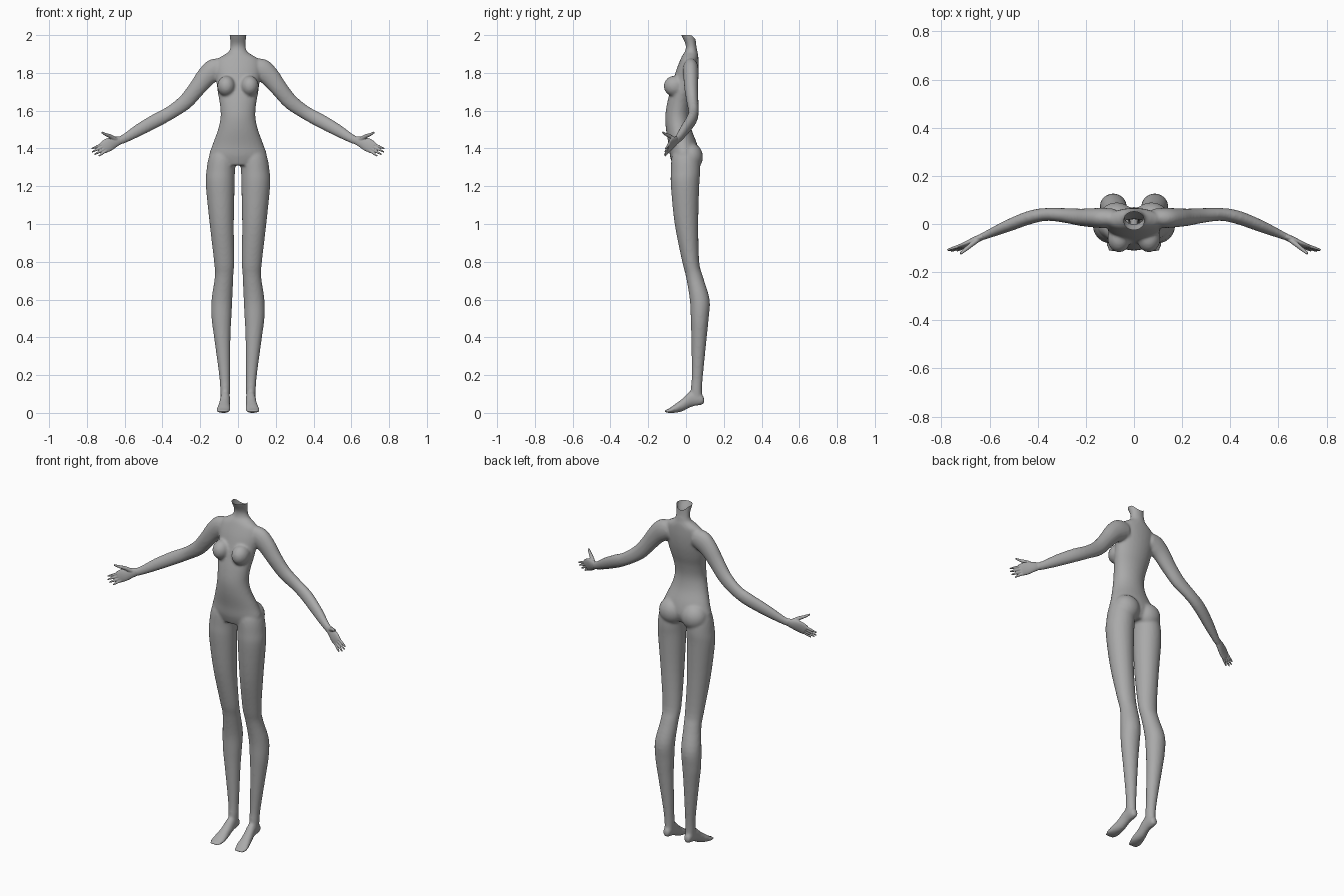
import bpy, bmesh, math
from mathutils import Vector, Matrix

if "Cube" in bpy.data.objects:
    bpy.data.objects.remove(bpy.data.objects["Cube"])

grey = bpy.data.materials.new("matte_grey")
grey.diffuse_color = (0.4, 0.4, 0.4, 1)
grey.use_nodes = True
grey.node_tree.nodes["Principled BSDF"].inputs["Base Color"].default_value = grey.diffuse_color


def resample(rows, n=4):
    """Catmull-Rom interpolation between the given section rows."""
    out = []
    for i in range(len(rows) - 1):
        a, b, c, d = (rows[max(i - 1, 0)], rows[i], rows[i + 1], rows[min(i + 2, len(rows) - 1)])
        for k in range(n):
            t = k / n
            out.append([q + 0.5 * t * (r - p + t * (2*p - 5*q + 4*r - s + t * (3*(q - r) + s - p)))
                        for p, q, r, s in zip(a, b, c, d)])
    return out + [list(rows[-1])]


def loft(bm, sections, sides=28):
    """Closed tube through elliptical sections (centre, u axis, v axis)."""
    rings = []
    for c, u, v in sections:
        rings.append([bm.verts.new(c + u * math.cos(2 * math.pi * i / sides)
                                   + v * math.sin(2 * math.pi * i / sides)) for i in range(sides)])
    for r0, r1 in zip(rings, rings[1:]):
        for i in range(sides):
            j = (i + 1) % sides
            bm.faces.new((r0[i], r0[j], r1[j], r1[i]))
    bm.faces.new(rings[0][::-1])
    bm.faces.new(rings[-1])


def upright(bm, rows, s=1):
    """Rows: z, x min, x max, y min, y max."""
    loft(bm, [(Vector((s * (a + b) / 2, (c + d) / 2, z)), Vector(((b - a) / 2, 0, 0)),
               Vector((0, (d - c) / 2, 0))) for z, a, b, c, d in resample(rows)])


def lengthwise(bm, rows, s=1):
    """Rows: y, x min, x max, z min, z max."""
    loft(bm, [(Vector((s * (a + b) / 2, y, (c + d) / 2)), Vector(((b - a) / 2, 0, 0)),
               Vector((0, 0, (d - c) / 2))) for y, a, b, c, d in resample(rows)])


def limb(bm, rows, s=1, sides=20):
    """Rows: x, y, z, radius across, radius front to back."""
    rows = resample(rows)
    pts = [Vector((s * r[0], r[1], r[2])) for r in rows]
    sections = []
    for i, r in enumerate(rows):
        t = (pts[min(i + 1, len(pts) - 1)] - pts[max(i - 1, 0)]).normalized()
        u = t.cross(Vector((0, 1, 0))).normalized()
        sections.append((pts[i], u * r[3], t.cross(u) * r[4]))
    loft(bm, sections, sides)


def ball(bm, centre, radii):
    bmesh.ops.create_uvsphere(bm, u_segments=24, v_segments=16, radius=1,
                              matrix=Matrix.Translation(centre) @ Matrix.Diagonal((*radii, 1)))


def fuse(bm, name, voxel, smooth):
    """Merge the overlapping volumes into one smooth skin."""
    bmesh.ops.recalc_face_normals(bm, faces=bm.faces)
    me = bpy.data.meshes.new(name)
    bm.to_mesh(me)
    bm.free()
    ob = bpy.data.objects.new(name, me)
    bpy.context.collection.objects.link(ob)
    m = ob.modifiers.new("skin", 'REMESH')
    m.mode, m.voxel_size = 'VOXEL', voxel
    m = ob.modifiers.new("soften", 'SMOOTH')
    m.factor, m.iterations = 0.5, smooth
    dg = bpy.context.evaluated_depsgraph_get()
    ob.data = bpy.data.meshes.new_from_object(ob.evaluated_get(dg))
    ob.modifiers.clear()
    ob.data.materials.clear()
    ob.data.materials.append(grey)
    ob.data.polygons.foreach_set("use_smooth", [True] * len(ob.data.polygons))
    return ob


TORSO = [(1.31, -.12, .12, -.07, .05), (1.36, -.152, .152, -.085, .07), (1.42, -.135, .135, -.092, .06),
         (1.5, -.106, .106, -.106, .03), (1.57, -.092, .092, -.11, .02), (1.64, -.097, .097, -.1, .03),
         (1.7, -.108, .108, -.085, .047), (1.76, -.115, .115, -.068, .06), (1.82, -.12, .12, -.05, .066),
         (1.87, -.11, .11, -.03, .066), (1.895, -.075, .075, -.018, .064), (1.915, -.047, .047, -.005, .06),
         (1.95, -.04, .04, -.002, .055), (2.0, -.045, .045, -.026, .052), (2.03, -.046, .046, -.035, .052)]
LEG = [(1.42, .03, .12, -.05, .05), (1.36, .012, .153, -.075, .07), (1.28, .016, .167, -.08, .075),
       (1.2, .018, .17, -.08, .07), (1.0, .022, .15, -.06, .065), (.8, .02, .127, -.02, .07),
       (.72, .025, .123, 0, .09), (.6, .03, .14, .02, .125), (.5, .035, .14, .025, .12),
       (.4, .04, .127, .028, .11), (.2, .042, .1, .03, .09), (.12, .042, .094, .025, .085),
       (.06, .045, .09, .025, .088)]
FOOT = [(.096, .055, .08, .05, .08), (.08, .046, .09, .042, .1), (.03, .042, .093, .032, .118),
        (-.02, .042, .102, .008, .075), (-.06, .04, .112, 0, .045), (-.09, .044, .115, 0, .023),
        (-.112, .054, .107, 0, .014)]
ARM = [(.08, .025, 1.825, .05, .038), (.125, .025, 1.815, .06, .042), (.17, .026, 1.778, .053, .04),
       (.22, .028, 1.715, .045, .036), (.28, .035, 1.645, .041, .031), (.36, .04, 1.588, .036, .027),
       (.43, .028, 1.55, .037, .028), (.52, -.006, 1.5, .033, .025), (.6, -.04, 1.453, .024, .018),
       (.64, -.057, 1.437, .022, .014)]
PALM = [(.62, -.049, 1.445, .02, .013), (.65, -.062, 1.435, .028, .014),
        (.685, -.08, 1.42, .035, .013), (.715, -.092, 1.403, .032, .009)]
FINGERS = [((.716, -.088, 1.424), (.776, -.108, 1.398)), ((.712, -.091, 1.411), (.773, -.111, 1.381)),
           ((.704, -.092, 1.399), (.76, -.113, 1.368)), ((.695, -.09, 1.39), (.737, -.112, 1.36))]
THUMB = [(.645, -.062, 1.445, .013, .011), (.675, -.085, 1.464, .011, .01),
         (.7, -.106, 1.474, .008, .008), (.722, -.124, 1.486, .005, .005)]

# Body: torso, neck, bust, seat, legs, feet and arms
bm = bmesh.new()
upright(bm, TORSO)
for s in (1, -1):
    ball(bm, (s * .062, -.06, 1.73), (.048, .058, .055))
    ball(bm, (s * .072, .022, 1.355), (.075, .068, .075))
    upright(bm, LEG, s)
    lengthwise(bm, FOOT, s)
    limb(bm, ARM, s)
body = fuse(bm, "body", .007, 7)

# Open neck: cut level, with a dip at the nape
bm = bmesh.new()
bm.from_mesh(body.data)
bmesh.ops.bisect_plane(bm, geom=bm.verts[:] + bm.edges[:] + bm.faces[:],
                       plane_co=(0, 0, 2), plane_no=(0, 0, 1), clear_outer=True)
for v in bm.verts:
    if v.co.z > 1.93 and v.co.y > .015:
        rise = (v.co.z - 1.93) / .07
        v.co.z -= .025 * rise * min(1, (v.co.y - .015) / .03) * max(0, 1 - (v.co.x / .045) ** 2)
bm.to_mesh(body.data)
bm.free()

# Hands: palm, four fingers and thumb
for s, side in ((1, "left"), (-1, "right")):
    bm = bmesh.new()
    limb(bm, PALM, s)
    limb(bm, THUMB, s, 12)
    for a, b in FINGERS:
        mid = [(p + q) / 2 for p, q in zip(a, b)]
        limb(bm, [(*a, .0075, .0075), (*mid, .0065, .0065), (*b, .004, .004)], s, 12)
    fuse(bm, side + "_hand", .0028, 3)
